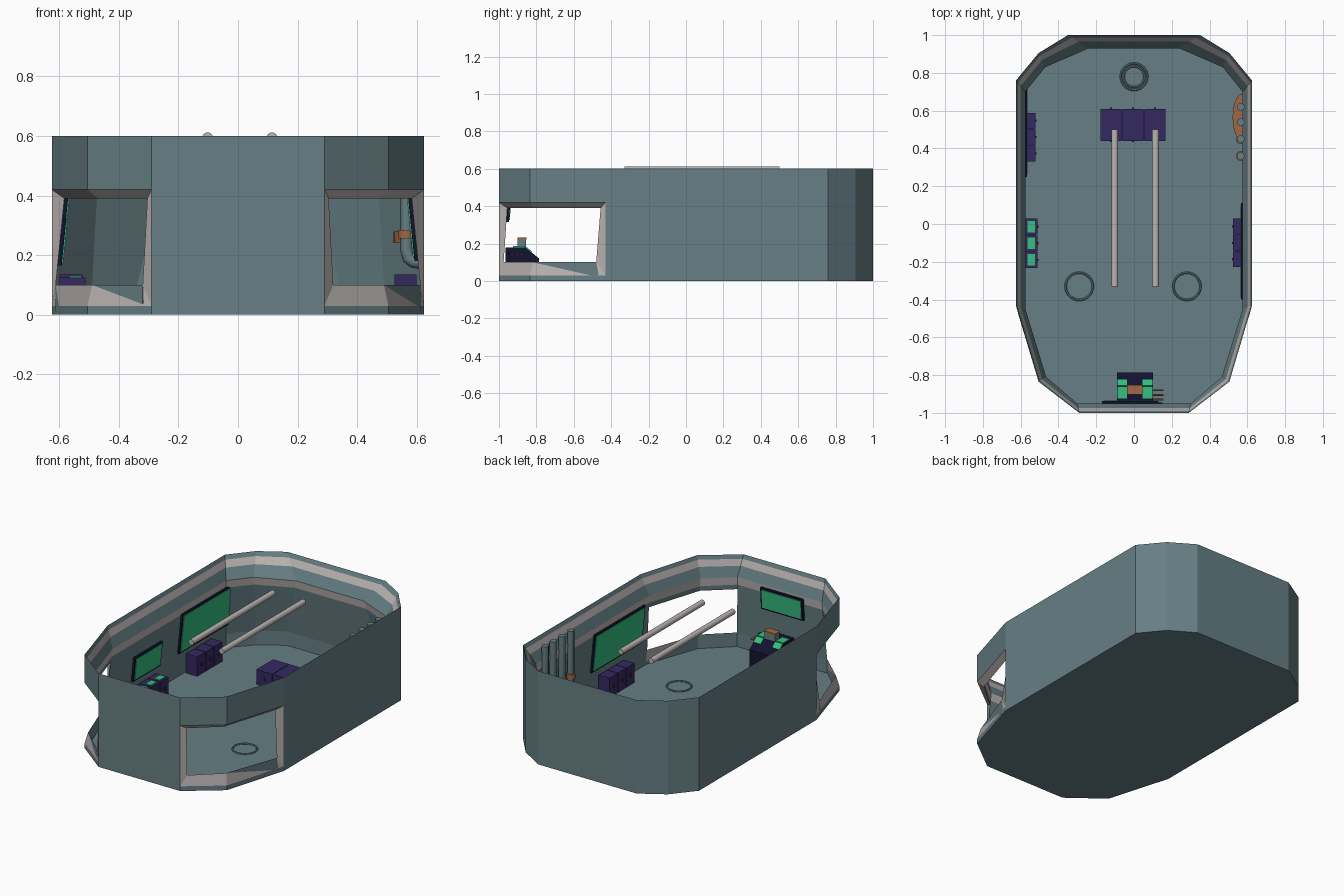
import bpy, bmesh, math
from mathutils import Matrix, Vector

if "Cube" in bpy.data.objects:
    bpy.data.objects.remove(bpy.data.objects["Cube"])


def material(name, rgb):
    m = bpy.data.materials.new(name)
    m.diffuse_color = (*rgb, 1)
    m.use_nodes = True
    m.node_tree.nodes["Principled BSDF"].inputs["Base Color"].default_value = m.diffuse_color
    return m


TEAL = material("grey teal", (.133, .212, .232))
WHITE = material("warm light grey", (.50, .46, .45))
PURPLE = material("deep purple", (.036, .022, .12))
NAVY = material("dark navy", (.006, .006, .03))
GREEN = material("screen green", (.035, .52, .21))
COPPER = material("copper", (.36, .135, .06))


def finish(bm, name, *mats):
    bmesh.ops.recalc_face_normals(bm, faces=bm.faces)
    me = bpy.data.meshes.new(name)
    bm.to_mesh(me)
    bm.free()
    for m in mats:
        me.materials.append(m)
    ob = bpy.data.objects.new(name, me)
    bpy.context.collection.objects.link(ob)
    return ob


def box(name, size, mat, matrix):
    bm = bmesh.new()
    bmesh.ops.create_cube(bm, size=1, matrix=matrix @ Matrix.Diagonal((*size, 1)))
    return finish(bm, name, mat)


def box_between(name, lo, hi, mat):
    lo, hi = Vector(lo), Vector(hi)
    return box(name, hi - lo, mat, Matrix.Translation((lo + hi) / 2))


def smooth(ob):
    bpy.ops.object.select_all(action='DESELECT')
    ob.select_set(True)
    bpy.context.view_layer.objects.active = ob
    bpy.ops.object.shade_smooth_by_angle()


def cylinder(name, r, depth, mat, loc, rot=(0, 0, 0), sides=16):
    bpy.ops.mesh.primitive_cylinder_add(vertices=sides, radius=r, depth=depth,
                                        location=loc, rotation=rot)
    ob = bpy.context.object
    ob.name = name
    ob.data.materials.append(mat)
    smooth(ob)
    return ob


def tube(name, pts, r, mat):
    cu = bpy.data.curves.new(name, 'CURVE')
    cu.dimensions = '3D'
    cu.bevel_depth, cu.bevel_resolution, cu.use_fill_caps = r, 2, True
    sp = cu.splines.new('POLY')
    sp.points.add(len(pts) - 1)
    for p, co in zip(sp.points, pts):
        p.co = (*co, 1)
    cu.materials.append(mat)
    ob = bpy.data.objects.new(name, cu)
    bpy.context.collection.objects.link(ob)


# --- hull: outer wall, leaning inner wall, cornice and two corner windows
def mirrored(half):
    return half + [(-x, y) for x, y in reversed(half)]


OUTER = mirrored([(.35, 1), (.505, .905), (.625, .76), (.625, -.43), (.505, -.835), (.29, -1)])
LOW = mirrored([(.34, .98), (.49, .885), (.612, .75), (.612, -.48), (.49, -.82), (.32, -.975)])
LIP = mirrored([(.24, .93), (.47, .83), (.575, .70), (.575, -.45), (.465, -.81), (.30, -.95)])
WINDOW_SEGS = (3, 4, 6, 7)
N = len(OUTER)


def mix(a, b, t):
    return [(p[0] + (q[0] - p[0]) * t, p[1] + (q[1] - p[1]) * t) for p, q in zip(a, b)]


def inner_outline(z):
    if z > .47:
        return mix(OUTER, LIP, (.6 - z) / .13)
    return mix(LOW, LIP, max(0, (z - .10) / .37))


bm = bmesh.new()


def ring(outline, z):
    return [bm.verts.new((x, y, z)) for x, y in outline]


def face(mat_index, *verts):
    bm.faces.new(verts).material_index = mat_index


def band(a, b, mat_index, skip=()):
    for i in range(N):
        if i not in skip:
            j = (i + 1) % N
            face(mat_index, a[i], a[j], b[j], b[i])


outer = {z: ring(OUTER, z) for z in (0, .03, .42, .6)}
inner = {z: ring(inner_outline(z), z) for z in (.575, .535, .47, .42, .39, .10, .01)}
band(outer[0], outer[.03], 0)
band(outer[.03], outer[.42], 0, WINDOW_SEGS)
band(outer[.42], outer[.6], 0)
band(outer[.6], inner[.575], 0)
band(inner[.575], inner[.535], 1)
band(inner[.535], inner[.47], 0)
band(inner[.47], inner[.42], 1)
band(inner[.42], inner[.39], 0)
band(inner[.39], inner[.10], 0, WINDOW_SEGS)
band(inner[.10], inner[.01], 0)
face(0, *outer[0])
face(0, *inner[.01])
# window frames: sill, head and jambs
for i in WINDOW_SEGS:
    j = i + 1
    face(1, outer[.03][i], outer[.03][j], inner[.10][j], inner[.10][i])
    face(1, outer[.42][i], outer[.42][j], inner[.39][j], inner[.39][i])
for i in (3, 5, 6, 8):
    face(1, outer[.03][i], outer[.42][i], inner[.39][i], inner[.10][i])
finish(bm, "hull", TEAL, WHITE)

# --- floor rings
for name, x, y, r in (("left", -.29, -.33, .072), ("right", .28, -.33, .072),
                      ("rear", 0, .78, .07), ("rear_inner", 0, .78, .055)):
    bpy.ops.mesh.primitive_torus_add(major_radius=r, minor_radius=.006, major_segments=32,
                                     minor_segments=6, location=(x, y, .012))
    ob = bpy.context.object
    ob.name = name + "_floor_ring"
    ob.data.materials.append(TEAL)
    smooth(ob)

# --- overhead light tubes
for x in (-.102, .114):
    cylinder("light_tube", .018, .83, WHITE, (x, .085, .594), (math.pi / 2, 0, 0))


# --- wall screens: dark frame with a green plate, leaning with the wall
def screen(name, loc, turn, width, height, tilt=.1):
    m = (Matrix.Translation(loc) @ Matrix.Rotation(turn, 4, 'Z')
         @ Matrix.Rotation(tilt, 4, 'Y'))
    box(name + "_frame", (.016, width, height), NAVY, m)
    box(name + "_glass", (.006, width - .022, height - .022), GREEN,
        m @ Matrix.Translation((.009, 0, 0)))


screen("left_rear_screen", (-.588, .50, .295), 0, .50, .26)
screen("left_front_screen", (-.592, -.08, .245), 0, .28, .16)
screen("right_screen", (.588, -.145, .305), math.pi, .51, .25)
screen("front_screen", (-.02, -.95, .385), math.pi / 2, .30, .14, .07)


# --- purple lockers: three cells, a recessed core and small studs
def locker(name, lo, hi, axis, studs):
    lo, hi = Vector(lo), Vector(hi)
    inset = Vector((.006, .006, .006))
    box_between(name + "_core", lo + inset, hi - inset, NAVY)
    step = (hi[axis] - lo[axis]) / 3
    for k in range(3):
        a, b = lo.copy(), hi.copy()
        a[axis] = lo[axis] + k * step + .002
        b[axis] = lo[axis] + (k + 1) * step - .002
        box_between(name + "_cell", a, b, PURPLE)
        mid = (a + b) / 2
        for side in studs:
            s = mid.copy()
            s[1 - axis] = side
            box(name + "_stud", (.012, .012, .02), PURPLE, Matrix.Translation(s))


locker("rear_locker", (-.18, .44, .01), (.17, .61, .105), 0, (.44, .61))
locker("left_rear_locker", (-.60, .33, .01), (-.522, .59, .135), 1, (-.522,))
locker("left_front_locker", (-.60, -.235, .01), (-.512, .03, .125), 1, (-.512,))
locker("right_locker", (.525, -.23, .01), (.60, .03, .135), 1, (.525,))
for k in range(3):
    y = -.19 + k * .088
    box_between("locker_display", (-.565, y - .03, .125), (-.525, y + .03, .130), GREEN)

# --- front console: wedge body, green panels, copper-topped pedestal
bm = bmesh.new()
prof = [(-.965, .01), (-.965, .18), (-.86, .18), (-.785, .12), (-.785, .01)]
sides = [[bm.verts.new((x, y, z)) for y, z in prof] for x in (-.09, .10)]
for s in sides:
    bm.faces.new(s)
for i in range(5):
    j = (i + 1) % 5
    bm.faces.new((sides[0][i], sides[0][j], sides[1][j], sides[1][i]))
finish(bm, "console_body", NAVY)
box_between("console_back_plate", (-.14, -.965, .10), (.15, -.945, .15), NAVY)
for x in (-.062, .072):
    box_between("console_panel", (x - .026, -.925, .18), (x + .026, -.86, .186), GREEN)
    box("console_slope_panel", (.052, .04, .006), GREEN,
        Matrix.Translation((x, -.84, .167)) @ Matrix.Rotation(math.atan2(-.06, .075), 4, 'X'))
box_between("console_pedestal", (-.035, -.90, .18), (.042, -.855, .222), TEAL)
box_between("console_pedestal_cap", (-.037, -.902, .222), (.044, -.853, .232), COPPER)
for y in (-.88, -.905, -.93):
    cylinder("console_rod", .005, .06, COPPER, (.125, y, .14), (0, math.pi / 2, 0), 8)

# --- pipe bank on the right wall with copper clamp
for y in (.36, .45, .54, .62):
    tube("wall_pipe", [(.565, y, .56), (.565, y, .22), (.572, y, .19),
                       (.588, y, .178), (.61, y, .175)], .021, TEAL)
    cylinder("pipe_collar", .026, .03, COPPER, (.565, y, .27))
clamp = cylinder("pipe_clamp", 1, .04, COPPER, (.572, .565, .26), sides=20)
clamp.scale = (.05, .125, 1)
